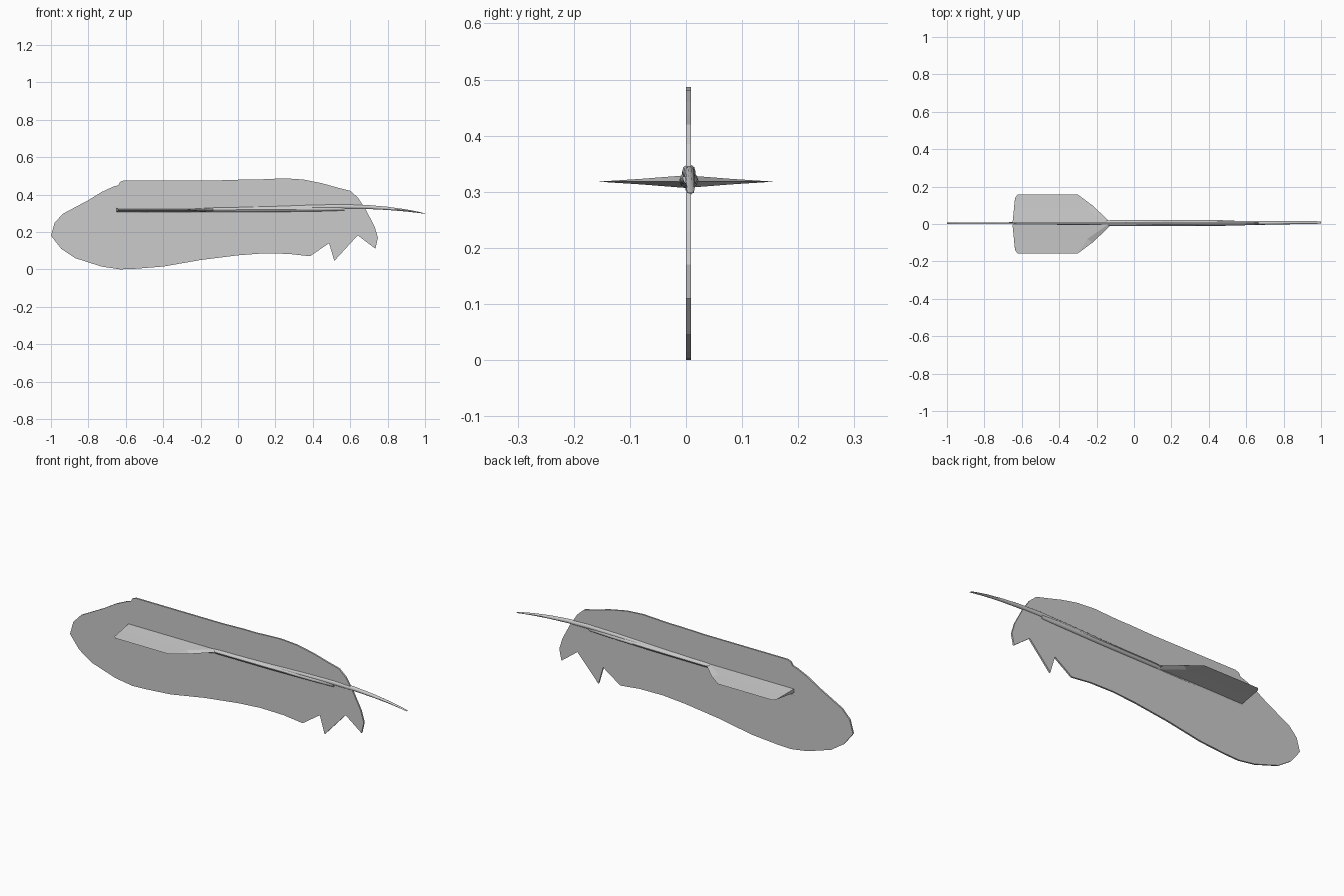
import bpy, bmesh, math

if "Cube" in bpy.data.objects:
    bpy.data.objects.remove(bpy.data.objects["Cube"])

def finish(bm, name, smooth=False):
    bmesh.ops.recalc_face_normals(bm, faces=bm.faces)
    me = bpy.data.meshes.new(name)
    bm.to_mesh(me)
    bm.free()
    ob = bpy.data.objects.new(name, me)
    bpy.context.collection.objects.link(ob)
    if smooth:
        bpy.context.view_layer.objects.active = ob
        ob.select_set(True)
        bpy.ops.object.shade_smooth_by_angle(angle=math.radians(40))
        ob.select_set(False)
    return ob

def loft(name, stations, sides=10):
    """Elliptical rings along x: (x, y, z, half width, half height)."""
    bm = bmesh.new()
    rings = []
    for x, y, z, ry, rz in stations:
        rings.append([bm.verts.new((x, y + ry * math.cos(2 * math.pi * i / sides),
                                    z + rz * math.sin(2 * math.pi * i / sides)))
                      for i in range(sides)])
    for a, b in zip(rings, rings[1:]):
        for i in range(sides):
            j = (i + 1) % sides
            bm.faces.new((a[i], a[j], b[j], b[i]))
    bm.faces.new(rings[0])
    bm.faces.new(rings[-1])
    return finish(bm, name, True)

# Thin upright feather vane with two notches near the quill
outline = [(-1, .18), (-.98, .25), (-.935, .298), (-.8, .37), (-.73, .413), (-.665, .443),
           (-.64, .45), (-.63, .468), (-.61, .476), (-.1, .476), (.03, .48), (.1, .48), (.25, .487),
           (.35, .48), (.45, .46), (.54, .435), (.6, .42), (.64, .385), (.68, .325),
           (.73, .23), (.748, .17), (.735, .11), (.64, .182), (.515, .045), (.487, .14),
           (.385, .07), (.27, .083), (.13, .085), (0, .075), (-.2, .05), (-.4, .015),
           (-.55, .003), (-.63, 0), (-.73, .015), (-.87, .06), (-.945, .11)]
bm = bmesh.new()
face = bm.faces.new([bm.verts.new((x, 0, z)) for x, z in outline])
ext = bmesh.ops.extrude_face_region(bm, geom=[face])
bmesh.ops.translate(bm, vec=(0, .009, 0),
                    verts=[v for v in ext["geom"] if isinstance(v, bmesh.types.BMVert)])
finish(bm, "feather_vane")

# Horizontal side fins, thick at the middle and sharp at the edge
fin_edge = [(-.65, .003), (-.636, .14), (-.622, .157), (-.3, .157), (-.22, .098), (-.13, .012)]
def fin(name, side):
    bm = bmesh.new()
    rim = [bm.verts.new((x, y * side, .318)) for x, y in fin_edge]
    for dz in (.011, -.011):
        r0 = bm.verts.new((-.65, .003 * side, .318 + dz))
        r1 = bm.verts.new((-.14, .003 * side, .318 + dz))
        q0 = bm.verts.new((-.642, .08 * side, .318 + dz * .45))
        q1 = bm.verts.new((-.25, .08 * side, .318 + dz * .45))
        for f in ((r0, r1, q1, q0), (r0, q0, rim[1], rim[0]), (q0, rim[2], rim[1]),
                  (q0, q1, rim[3], rim[2]), (q1, rim[4], rim[3]), (q1, r1, rim[5], rim[4])):
            bm.faces.new(f)
    finish(bm, name)
fin("fin_front", -1)
fin("fin_back", 1)

# Round shaft, pointed at the fins and cut square at the other end
loft("shaft", [(-.18, .005, .318, .009, .009), (-.12, .005, .318, .016, .013),
               (.2, .005, .32, .017, .014), (.45, .005, .323, .016, .013),
               (.57, .005, .325, .011, .012)])

# Curved quill running through the vane and drooping past its end
loft("quill", [(-.73, .005, .286, .002, .003), (-.65, .005, .298, .005, .006),
               (-.45, .005, .308, .006, .009), (-.1, .005, .318, .009, .014),
               (.2, .005, .324, .012, .015), (.4, .005, .332, .012, .014),
               (.58, .005, .336, .012, .013), (.7, .006, .333, .010, .011),
               (.8, .007, .326, .009, .009), (.9, .008, .315, .008, .006),
               (.97, .008, .304, .007, .003), (1, .008, .298, .006, .001)])
